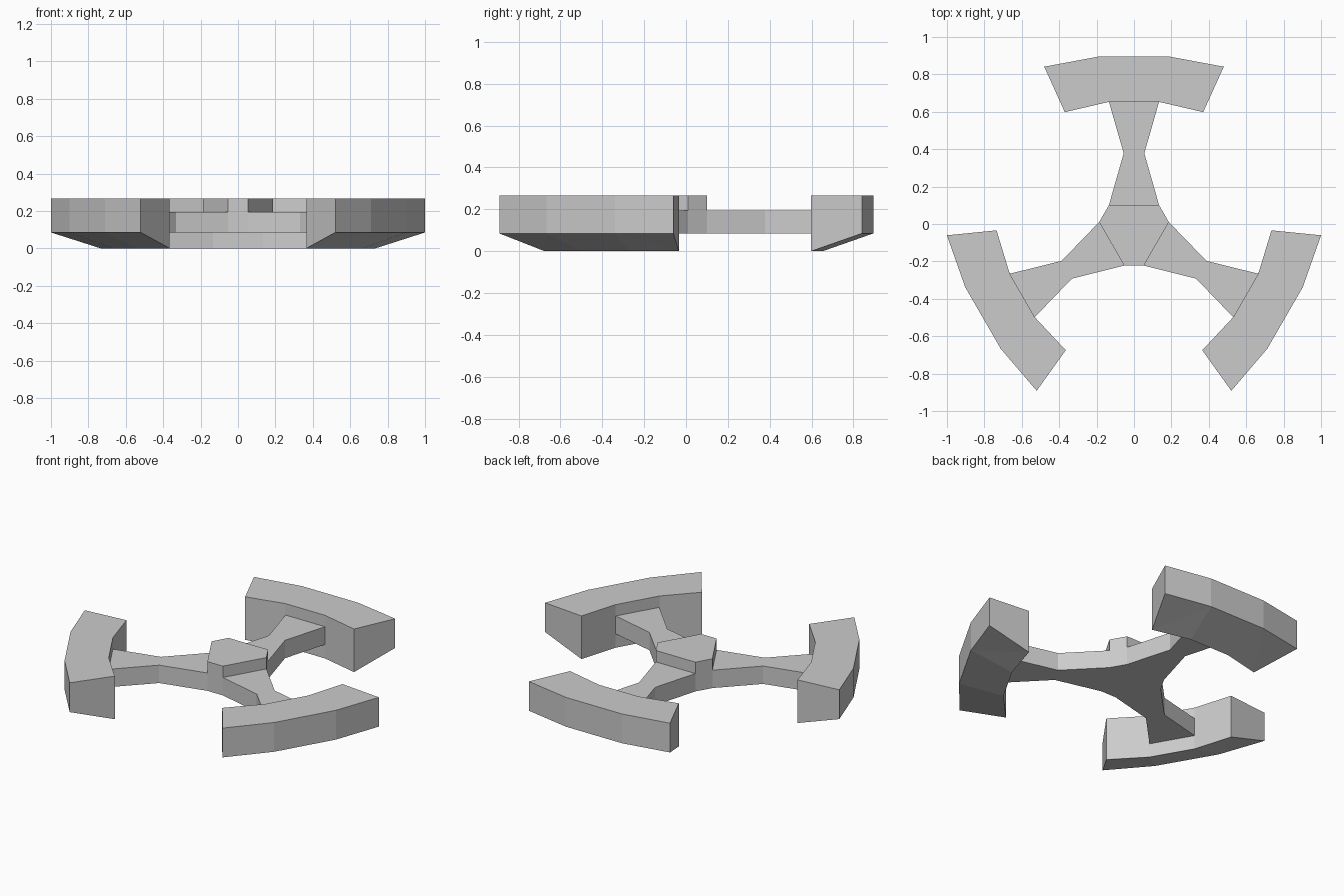
import bpy, bmesh
from math import radians
from mathutils import Matrix

if "Cube" in bpy.data.objects:
    bpy.data.objects.remove(bpy.data.objects["Cube"])

CENTRE_Y = -0.037          # axis of the three-fold symmetry
Z_LOW, Z_ARM, Z_TOP = 0.085, 0.195, 0.265


def prism(name, outline, top, angle=0.0):
    """Solid from an outline of (x, y, bottom z), turned about the hub axis."""
    bm = bmesh.new()
    low = [bm.verts.new(p) for p in outline]
    high = [bm.verts.new((x, y, top)) for x, y, _ in outline]
    bm.faces.new(low)
    bm.faces.new(high)
    n = len(outline)
    for i in range(n):
        j = (i + 1) % n
        bm.faces.new((low[i], low[j], high[j], high[i]))
    # Sloped undersides are split so every facet stays planar
    bmesh.ops.connect_verts_nonplanar(bm, angle_limit=0.001, faces=bm.faces[:])
    bmesh.ops.recalc_face_normals(bm, faces=bm.faces[:])
    bm.transform(Matrix.Translation((0, CENTRE_Y, 0)) @ Matrix.Rotation(angle, 4, 'Z'))
    mesh = bpy.data.meshes.new(name)
    bm.to_mesh(mesh)
    bm.free()
    ob = bpy.data.objects.new(name, mesh)
    bpy.context.collection.objects.link(ob)
    return ob


def mirrored(half):
    """Complete a right-hand half outline across x = 0."""
    return half + [(-x, y, z) for x, y, z in reversed(half)]


# Hub: hexagon with alternating long and short sides
hub = []
for k in range(3):
    turn = Matrix.Rotation(radians(120 * k), 3, 'Z')
    for x in (0.134, -0.134):
        p = turn @ Matrix.Translation((x, 0.138, 0)).to_translation()
        hub.append((p.x, p.y, Z_LOW))
prism("hub", hub, Z_TOP)

# Waisted arm and curved pad with an undercut, repeated three times
arm = mirrored([(0.134, 0.138, Z_LOW), (0.055, 0.415, Z_LOW), (0.134, 0.69, Z_LOW)])
pad = mirrored([(0.134, 0.69, 0), (0.37, 0.635, 0),
                (0.48, 0.878, Z_LOW), (0.19, 0.932, Z_LOW)])
for k in range(3):
    prism(f"arm_{k + 1}", arm, Z_ARM, radians(120 * k))
    prism(f"pad_{k + 1}", pad, Z_TOP, radians(120 * k))
